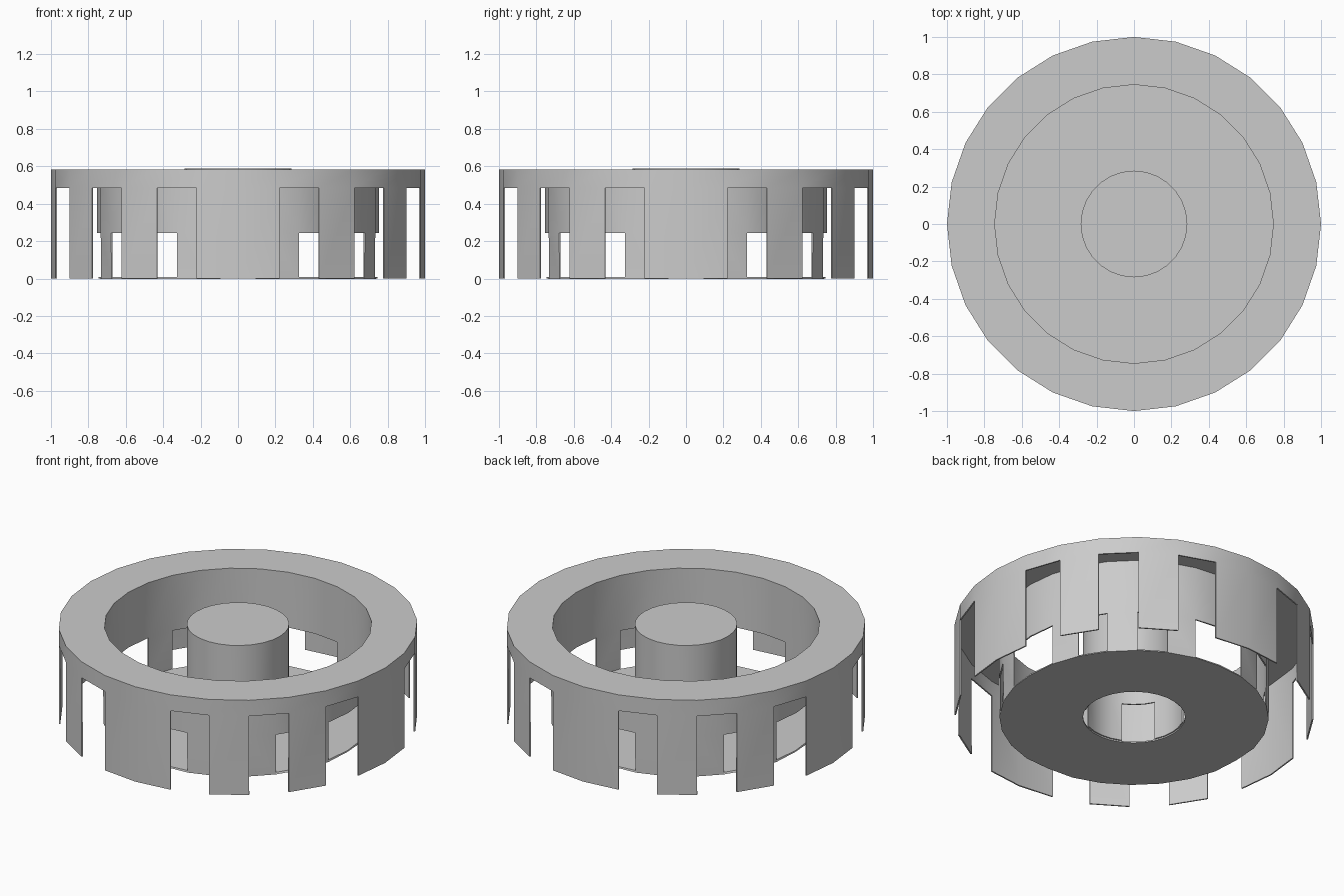
import bpy, bmesh, math

if "Cube" in bpy.data.objects:
    bpy.data.objects.remove(bpy.data.objects["Cube"])

SIDES = 28      # seven facets per quarter turn
THICK = 0.008   # sheet thickness


def lathe(name, profile, openings, cap=False):
    """Spin a (radius, z) profile; openings maps a profile step to the
    facets (0-6 in each quarter) that are left out of it."""
    bm = bmesh.new()
    rings = []
    for r, z in profile:
        rings.append([bm.verts.new((r * math.cos(2 * math.pi * i / SIDES),
                                    r * math.sin(2 * math.pi * i / SIDES), z))
                      for i in range(SIDES)])
    for k in range(len(rings) - 1):
        a, b = rings[k], rings[k + 1]
        for i in range(SIDES):
            if i % 7 in openings.get(k, ()):
                continue
            j = (i + 1) % SIDES
            bm.faces.new((a[i], a[j], b[j], b[i]))
    if cap:
        bm.faces.new(rings[-1])
    mesh = bpy.data.meshes.new(name)
    bm.to_mesh(mesh)
    bm.free()
    ob = bpy.data.objects.new(name, mesh)
    bpy.context.collection.objects.link(ob)
    bpy.ops.object.select_all(action='DESELECT')
    bpy.context.view_layer.objects.active = ob
    ob.select_set(True)
    mod = ob.modifiers.new("sheet", 'SOLIDIFY')
    mod.thickness = THICK
    mod.offset = -1
    mod.use_even_offset = True
    bpy.ops.object.modifier_apply(modifier=mod.name)
    bpy.ops.object.shade_smooth_by_angle(angle=math.radians(30))
    return ob


# Outer wall with hanging tabs, and the flat top rim
lathe("outer_wall_and_rim",
      [(1.0, 0.0), (1.0, 0.485), (1.0, 0.583), (0.745, 0.583)],
      {0: (1, 3, 5)})

# Inner wall with low windows, and the ring-shaped floor
lathe("inner_wall_and_floor",
      [(0.745, 0.583), (0.745, 0.243), (0.745, THICK), (0.285, THICK)],
      {1: (0, 2, 4, 6)})

# Hollow centre hub with four low windows, closed on top
lathe("centre_hub",
      [(0.285, THICK), (0.285, 0.243), (0.285, 0.587)],
      {0: (2, 3, 4)}, cap=True)
